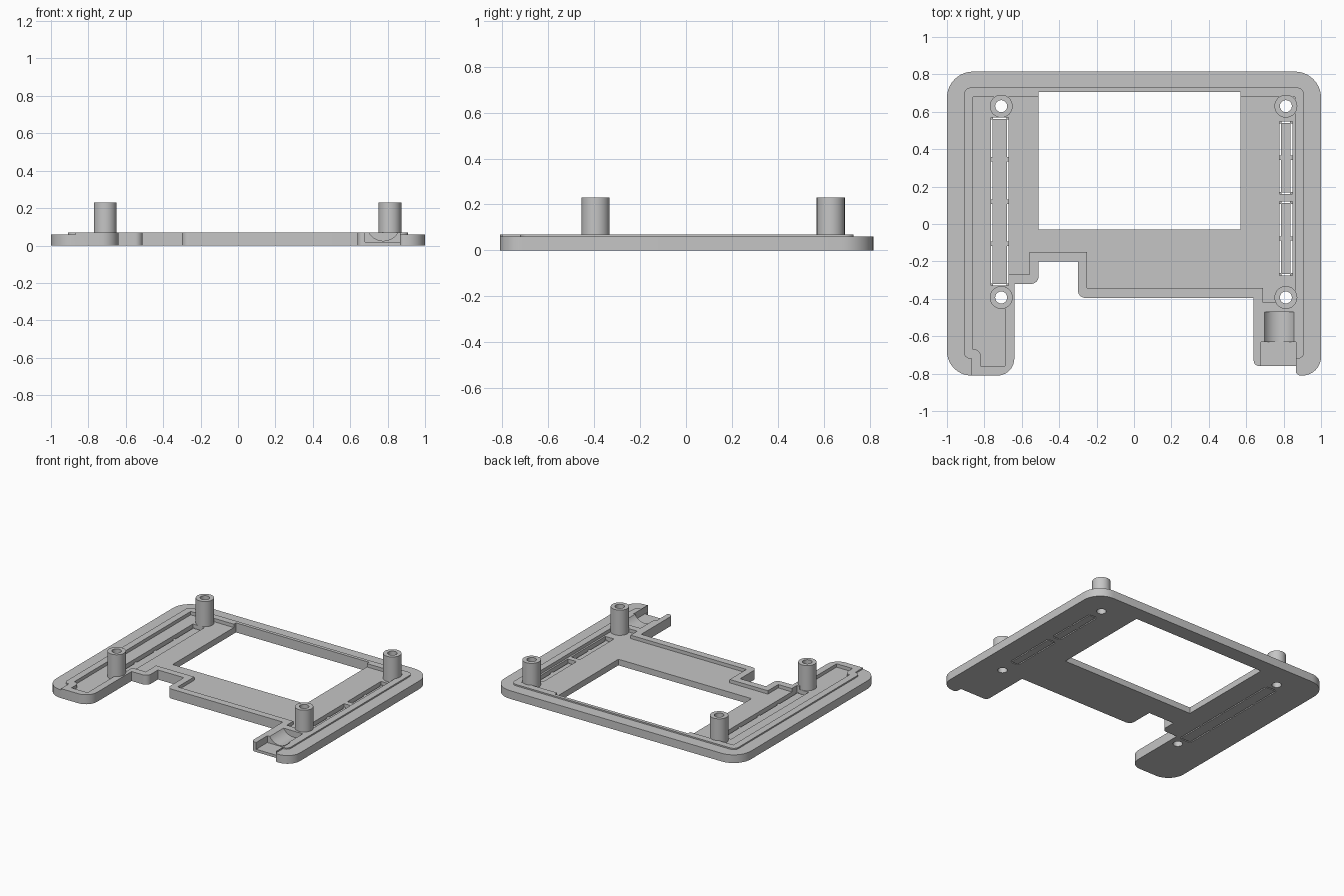
import bpy
import bmesh
from math import radians, tan, pi
from mathutils import Vector, Matrix

cube = bpy.data.objects.get("Cube")
if cube:
    bpy.data.objects.remove(cube, do_unlink=True)

grey = bpy.data.materials.new("plain grey")
grey.use_nodes = True
grey.diffuse_color = (0.56, 0.56, 0.56, 1)
grey.node_tree.nodes["Principled BSDF"].inputs["Base Color"].default_value = (0.56, 0.56, 0.56, 1)

FLOOR, LEDGE, TOP, POST_TOP = 0.045, 0.06, 0.07, 0.23


def new_object(name, bm):
    bmesh.ops.recalc_face_normals(bm, faces=bm.faces)
    mesh = bpy.data.meshes.new(name)
    bm.to_mesh(mesh)
    bm.free()
    mesh.materials.append(grey)
    obj = bpy.data.objects.new(name, mesh)
    bpy.context.collection.objects.link(obj)
    return obj


def rounded(corners, steps=10):
    """Turn (x, y) or (x, y, radius) corners into a rounded outline."""
    points = []
    for i, c in enumerate(corners):
        p = Vector(c[:2])
        if len(c) == 2:
            points.append(p)
            continue
        a = (Vector(corners[i - 1][:2]) - p).normalized()
        b = (Vector(corners[(i + 1) % len(corners)][:2]) - p).normalized()
        reach = c[2] / tan(a.angle(b) / 2)
        centre = p + (a + b).normalized() * (reach ** 2 + c[2] ** 2) ** 0.5
        start, end = p + a * reach - centre, p + b * reach - centre
        sweep = start.angle_signed(end)
        for k in range(steps + 1):
            points.append(centre + Matrix.Rotation(-sweep * k / steps, 2) @ start)
    return points


def prism(name, corners, z0, z1):
    bm = bmesh.new()
    face = bm.faces.new([bm.verts.new((p.x, p.y, z0)) for p in rounded(corners)])
    out = bmesh.ops.extrude_face_region(bm, geom=[face], use_keep_orig=True)
    verts = [g for g in out["geom"] if isinstance(g, bmesh.types.BMVert)]
    bmesh.ops.translate(bm, vec=(0, 0, z1 - z0), verts=verts)
    return new_object(name, bm)


def boxes(name, rects, z0, z1):
    """Separate boxes from (x0, x1, y0, y1) rectangles, in one mesh."""
    bm = bmesh.new()
    for x0, x1, y0, y1 in rects:
        size = Matrix.Diagonal((x1 - x0, y1 - y0, z1 - z0, 1))
        place = Matrix.Translation(((x0 + x1) / 2, (y0 + y1) / 2, (z0 + z1) / 2))
        bmesh.ops.create_cube(bm, size=1, matrix=place @ size)
    return new_object(name, bm)


def cylinders(name, centres, radius, depth, turn=Matrix(), sides=48):
    bm = bmesh.new()
    for c in centres:
        bmesh.ops.create_cone(bm, cap_ends=True, segments=sides, radius1=radius, radius2=radius,
                              depth=depth, matrix=Matrix.Translation(c) @ turn)
    return new_object(name, bm)


def cut(target, cutter):
    cutter.hide_render = True
    mod = target.modifiers.new("cut", "BOOLEAN")
    mod.operation, mod.solver, mod.object = "DIFFERENCE", "EXACT", cutter
    bpy.context.view_layer.objects.active = target
    bpy.ops.object.modifier_apply(modifier=mod.name)
    bpy.data.objects.remove(cutter, do_unlink=True)


def smooth(obj):
    bpy.ops.object.select_all(action="DESELECT")
    obj.select_set(True)
    bpy.context.view_layer.objects.active = obj
    bpy.ops.object.shade_smooth_by_angle(angle=radians(30))


# Bezel plate with two legs and a stepped front edge
plate = prism("bezel_plate", [
    (-1, .815, .14), (-1, -.81, .13), (-.64, -.81, .09), (-.64, -.32), (-.51, -.32, .04),
    (-.51, -.2), (-.3, -.2), (-.3, -.395, .04), (.64, -.395), (.64, -.76, .03),
    (.865, -.76), (.865, -.81, .025), (1, -.81, .1), (1, .815, .14)], 0, TOP)

# Lower ledge around the outer rim
cut(plate, prism("ledge_cutter", [
    (-1.1, -1), (-1.1, 1), (1.1, 1), (1.1, -1), (.87, -1), (.87, -.72), (.91, -.72, .035),
    (.91, .73, .04), (-.91, .73, .04), (-.91, -.72, .035), (-.87, -.72), (-.87, -1)], LEDGE, 0.2))

# Sunken floor inside the ridge
cut(plate, prism("floor_cutter", [
    (-.86, .68), (-.86, -.67), (-.82, -.67, .035), (-.82, -.76), (-.69, -.76), (-.69, -.27),
    (-.56, -.27), (-.56, -.15), (-.25, -.15), (-.25, -.343), (.69, -.343), (.69, -.42),
    (.86, -.42), (.86, .68)], FLOOR, 0.2))

# Screen window
cut(plate, boxes("window_cutter", [(-.51, .57, -.03, .705)], -0.1, 0.2))

# Cable tray and round plug seat in the left leg
cut(plate, boxes("tray_cutter", [(.68, .866, -.9, -.63)], 0.02, 0.2))
cut(plate, cylinders("plug_cutter", [(.777, -.555, .115)], 0.09, 0.17,
                     Matrix.Rotation(pi / 2, 4, "X")))

# Long pockets with thin slits along their edges, interrupted by tabs
pockets = [(-.765, -.67, -.33, .57), (.777, .847, .16, .548), (.777, .847, -.275, .12)]
cut(plate, boxes("pocket_cutter", pockets, 0.02, 0.2))
tab, slit = 0.012, 0.009
slits = []
for (x0, x1, y0, y1), count in zip(pockets, (4, 2, 2)):
    step = (y1 - y0) / count
    for i in range(count):
        low, high = y0 + i * step + tab, y0 + (i + 1) * step - tab
        slits += [(x0, x0 + slit, low, high), (x1 - slit, x1, low, high)]
    slits += [(x0 + tab, x1 - tab, y0, y0 + slit), (x0 + tab, x1 - tab, y1 - slit, y1)]
cut(plate, boxes("slit_cutter", slits, -0.1, 0.1))

# Screw holes through the plate
spots = {"back_right": (-.71, .63), "back_left": (.812, .63),
         "front_right": (-.71, -.393), "front_left": (.812, -.393)}
cut(plate, cylinders("hole_cutter", [(x, y, 0) for x, y in spots.values()], 0.032, 0.5))
smooth(plate)

# Hollow screw posts
for place, (x, y) in spots.items():
    middle = (x, y, (FLOOR + POST_TOP) / 2)
    post = cylinders(place + "_post", [middle], 0.061, POST_TOP - FLOOR)
    cut(post, cylinders("bore_cutter", [middle], 0.032, 0.5))
    smooth(post)
